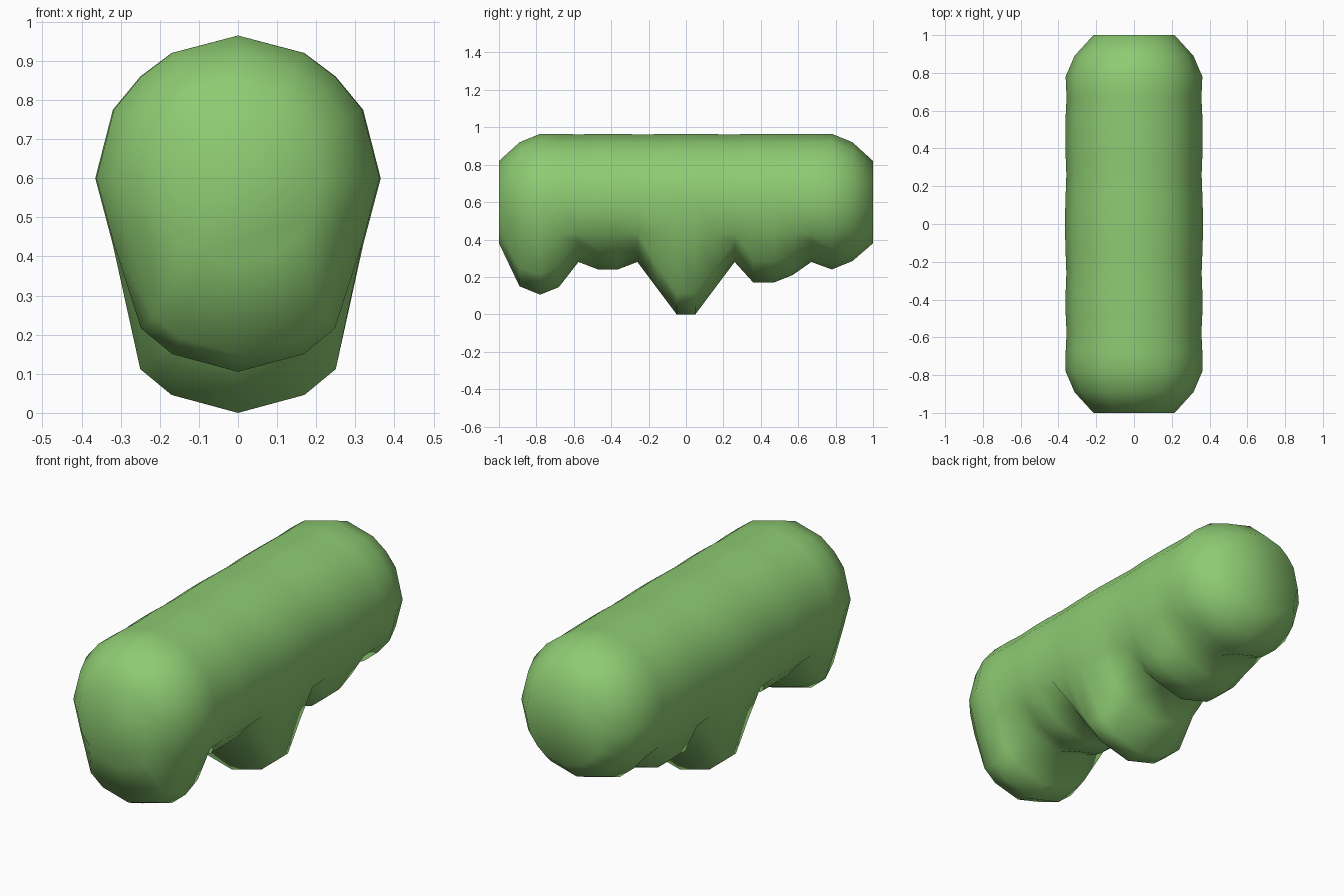
import bpy, bmesh

if "Cube" in bpy.data.objects:
    bpy.data.objects.remove(bpy.data.objects["Cube"])

# Stations along the body: y, half width, top z, bottom z (lobes hang down underneath)
STATIONS = [
    (-1.00, .215, .82, .38), (-.89, .315, .92, .15), (-.78, .362, .965, .105),
    (-.68, .362, .965, .145), (-.575, .357, .962, .28), (-.47, .362, .965, .24),
    (-.365, .362, .965, .24), (-.26, .358, .962, .28), (-.155, .362, .963, .14),
    (-.05, .365, .965, 0), (.05, .365, .965, 0), (.155, .362, .963, .14),
    (.26, .358, .962, .28), (.36, .362, .965, .17), (.47, .362, .965, .17),
    (.57, .362, .963, .21), (.67, .357, .963, .28), (.78, .362, .965, .24),
    (.89, .315, .92, .285), (1.00, .215, .82, .38),
]
MID = .6


def ring(y, w, top, bot):
    """Rounded cross-section with a stretched lower half."""
    s = w / .365
    half = [(.17, MID + .877 * (top - MID)), (.25, MID + .712 * (top - MID)),
            (.32, MID + .48 * (top - MID)), (.365, MID), (.32, MID - .17 * s),
            (.25, bot + .112 * s), (.17, bot + .046 * s)]
    right = [(x * s, y, z) for x, z in half]
    left = [(-x, y, z) for x, y, z in reversed(right)]
    return [(0, y, top)] + right + [(0, y, bot)] + left


# Body: loft through all stations, with flat rounded end caps
bm = bmesh.new()
rings = [[bm.verts.new(p) for p in ring(*st)] for st in STATIONS]
n = len(rings[0])
for a, b in zip(rings, rings[1:]):
    for i in range(n):
        j = (i + 1) % n
        bm.faces.new((a[i], a[j], b[j], b[i]))
for r in (rings[0], rings[-1]):
    bm.faces.new(r)
bmesh.ops.recalc_face_normals(bm, faces=bm.faces)
for f in bm.faces:
    f.smooth = True
mesh = bpy.data.meshes.new("lobed_body")
bm.to_mesh(mesh)
bm.free()
body = bpy.data.objects.new("lobed_body", mesh)
bpy.context.collection.objects.link(body)

# Green surface
green = bpy.data.materials.new("green")
green.diffuse_color = (.27, .6, .17, 1)
green.use_nodes = True
green.node_tree.nodes["Principled BSDF"].inputs["Base Color"].default_value = green.diffuse_color
mesh.materials.append(green)
